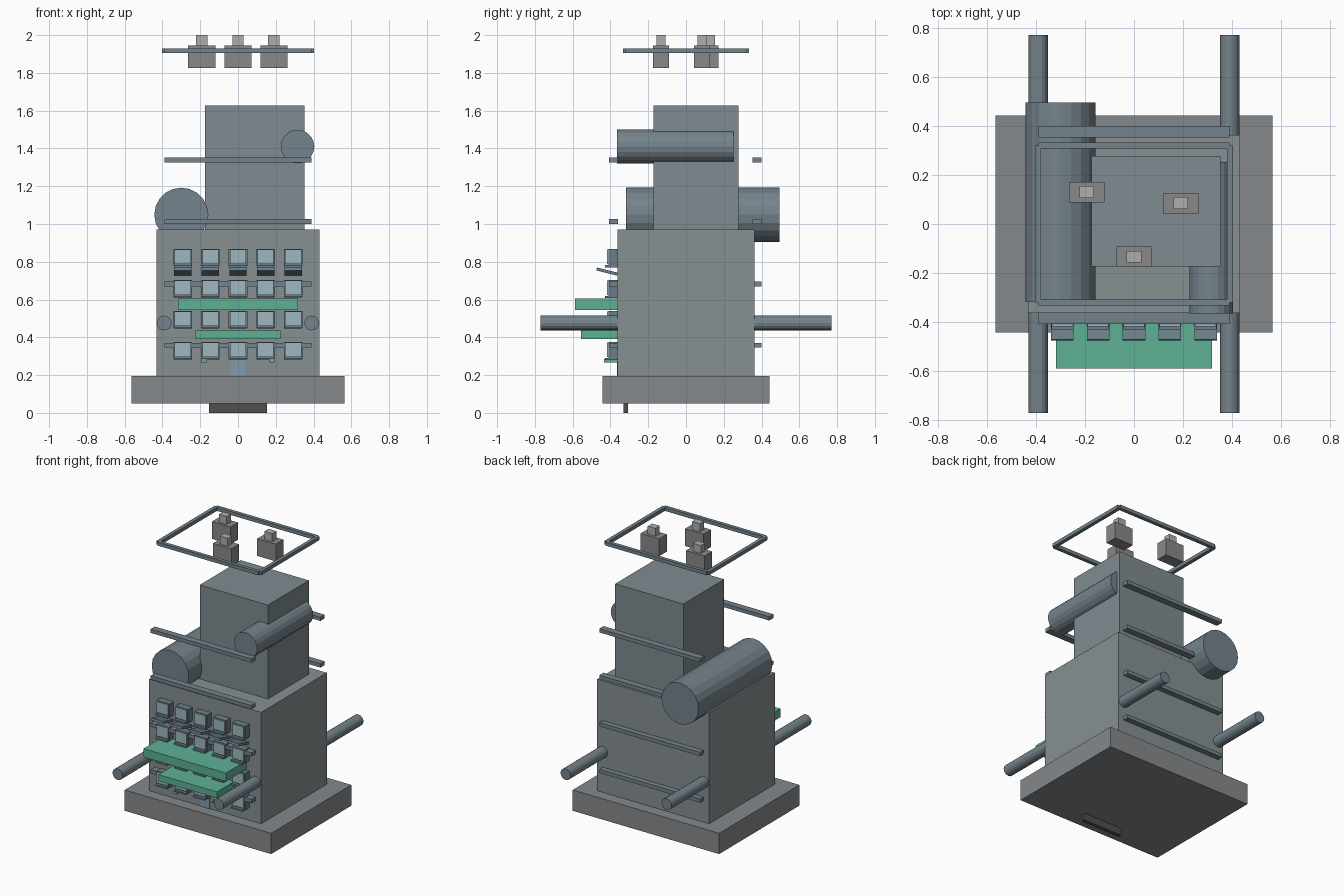
import bpy, math

if "Cube" in bpy.data.objects:
    bpy.data.objects.remove(bpy.data.objects["Cube"])


def material(name, rgb):
    m = bpy.data.materials.new(name)
    m.diffuse_color = (*rgb, 1)
    m.use_nodes = True
    m.node_tree.nodes["Principled BSDF"].inputs["Base Color"].default_value = m.diffuse_color
    return m


GREEN = material("green_paint", (0.11, 0.44, 0.305))
GLASS = material("pale_glass", (0.34, 0.48, 0.53))
DOOR = material("blue_door", (0.22, 0.33, 0.43))
FRAME = material("frame_blue_grey", (0.15, 0.21, 0.25))
STEEL = material("steel", (0.178, 0.228, 0.262))
WALL = material("wall_grey", (0.24, 0.278, 0.285))
TOWER = material("tower_grey", (0.215, 0.258, 0.278))
SLAB = material("slab_grey", (0.235, 0.248, 0.258))
UNIT = material("roof_unit_grey", (0.25, 0.25, 0.25))
CAP = material("cap_grey", (0.42, 0.42, 0.42))
DARK = material("dark_metal", (0.08, 0.08, 0.08))


def box(name, x, y, z, mat, tilt=0):
    """Box from (min, max) ranges, optionally tilted about x."""
    r = (x, y, z)
    bpy.ops.mesh.primitive_cube_add(size=1, location=[(a + b) / 2 for a, b in r])
    o = bpy.context.object
    o.name = name
    o.scale = [b - a for a, b in r]
    bpy.ops.object.transform_apply(location=False, rotation=False, scale=True)
    o.rotation_euler.x = tilt
    o.data.materials.append(mat)
    return o


def tube(name, x, z, r, y0, y1, sides=20):
    """Cylinder lying along y."""
    bpy.ops.mesh.primitive_cylinder_add(vertices=sides, radius=r, depth=y1 - y0,
                                        location=(x, (y0 + y1) / 2, z),
                                        rotation=(math.pi / 2, 0, 0))
    o = bpy.context.object
    o.name = name
    o.data.materials.append(STEEL)


# main masses
box("base_slab", (-.565, .565), (-.442, .442), (.05, .195), SLAB)
box("base_foot", (-.153, .153), (-.331, -.307), (0, .053), DARK)
box("lower_block", (-.432, .432), (-.362, .362), (.19, .972), WALL)
box("upper_tower", (-.174, .352), (-.173, .278), (.97, 1.627), TOWER)

# tanks and through pipes
tube("large_tank", -.30, 1.049, .143, -.318, .495)
tube("small_tank", .315, 1.41, .089, -.365, .252)
for s in (-1, 1):
    tube("side_pipe", s * .39, .476, .039, -.77, .77, 16)

# horizontal rails, front and back
for z in (.358, .683, 1.013, 1.338):
    for y in (-.383, .378):
        box("rail", (-.389, .389), (y - .025, y + .022), (z - .013, z + .013), STEEL)

# roof frame with notched corners
for s in (-1, 1):
    box("roof_frame_long", (-.39, .39), (s * .32 - .0125, s * .32 + .0125), (1.905, 1.93), STEEL)
    box("roof_frame_short", (s * .391 - .0125, s * .391 + .0125), (-.32, .32), (1.905, 1.93), STEEL)

# roof units with small caps
for x, y in ((-.192, .13), (0, -.133), (.19, .085)):
    box("roof_unit", (x - .072, x + .072), (y - .042, y + .042), (1.825, 1.945), UNIT)
    box("roof_unit_cap", (x - .03, x + .03), (y - .024, y + .024), (1.94, 2.0), CAP)

# windows in a 5 x 4 grid
for row in range(4):
    z = .823 - row * .164
    for col in range(-2, 3):
        x = col * .146
        box("window_frame", (x - .049, x + .049), (-.41, -.36), (z - .046, z + .045), FRAME)
        box("window_pane", (x - .043, x + .043), (-.418, -.405), (z - .034, z + .041), GLASS)
        box("window_sill", (x - .045, x + .045), (-.43, -.36), (z - .052, z - .040), FRAME)
        if row == 0:
            box("awning", (x - .046, x + .046), (-.475, -.362),
                (.740, .756), FRAME, math.radians(-14))

# shelves, brackets and door
box("upper_shelf", (-.318, .318), (-.588, -.36), (.546, .605), GREEN)
box("lower_shelf", (-.226, .226), (-.555, -.36), (.392, .436), GREEN)
for s in (-1, 1):
    box("shelf_bracket", (s * .18 - .012, s * .18 + .012), (-.435, -.36), (.266, .284), GREEN)
box("door", (-.038, .038), (-.366, -.355), (.195, .28), DOOR)
